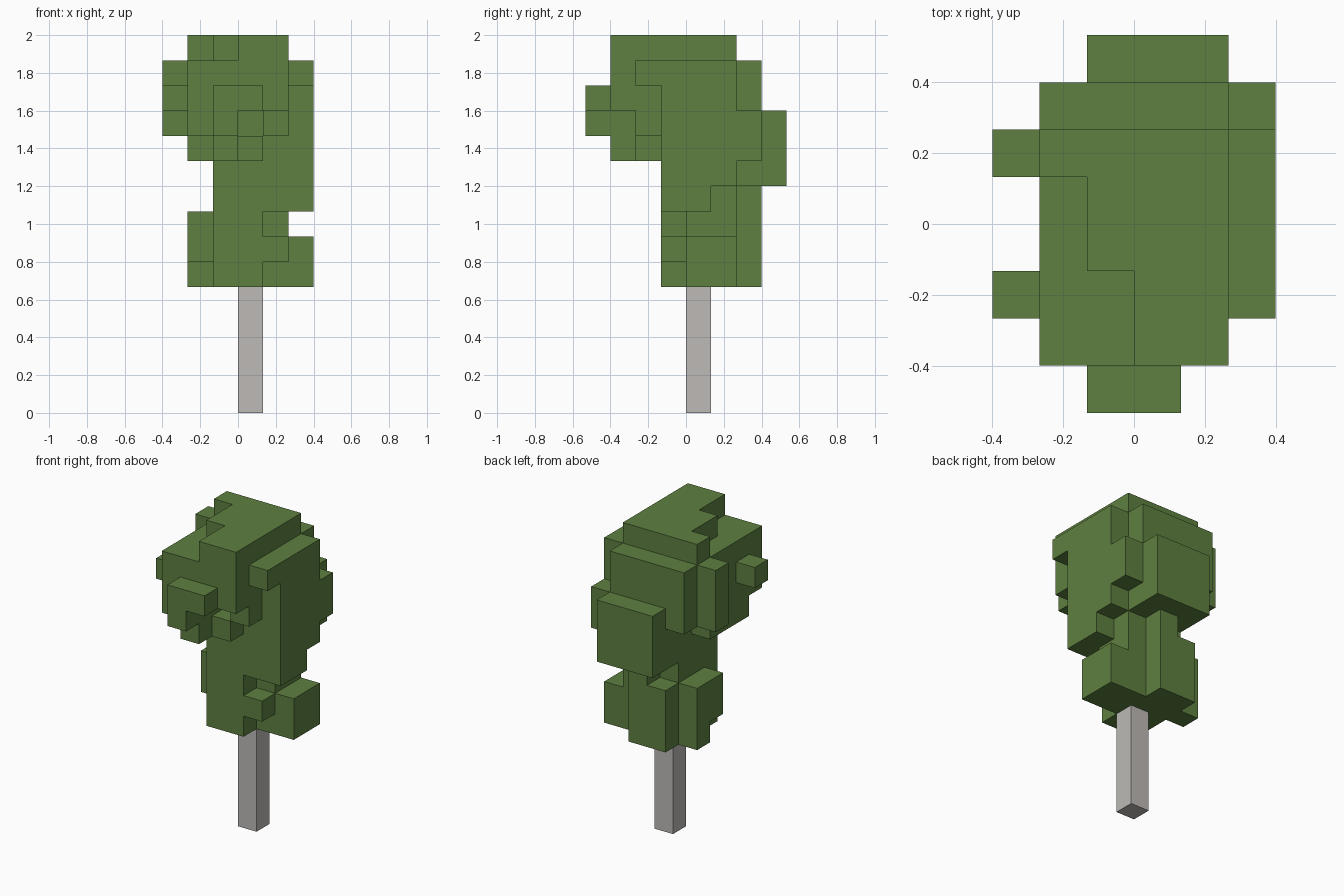
import bpy, bmesh
from mathutils import Vector

if "Cube" in bpy.data.objects:
    bpy.data.objects.remove(bpy.data.objects["Cube"])

U = 2 / 15  # edge length of one block


def material(name, rgb):
    m = bpy.data.materials.new(name)
    m.diffuse_color = (*rgb, 1)
    m.use_nodes = True
    m.node_tree.nodes["Principled BSDF"].inputs["Base Color"].default_value = m.diffuse_color
    return m


def box_cells(x0, x1, y0, y1, z0, z1):
    return {(x, y, z) for x in range(x0, x1) for y in range(y0, y1) for z in range(z0, z1)}


def block_object(name, cells, mat):
    """Skin only the exposed sides of the blocks, then merge flat areas."""
    bm = bmesh.new()
    verts = {}

    def vert(p):
        if p not in verts:
            verts[p] = bm.verts.new(Vector(p) * U)
        return verts[p]

    for c in sorted(cells):
        for axis in range(3):
            for side in (0, 1):
                n = list(c)
                n[axis] += 1 if side else -1
                if tuple(n) in cells:
                    continue
                a, b = (axis + 1) % 3, (axis + 2) % 3
                loop = []
                for da, db in ((0, 0), (1, 0), (1, 1), (0, 1)):
                    p = list(c)
                    p[axis] += side
                    p[a] += da
                    p[b] += db
                    loop.append(vert(tuple(p)))
                bm.faces.new(loop if side else loop[::-1])
    bmesh.ops.dissolve_limit(bm, angle_limit=0.01, verts=bm.verts[:], edges=bm.edges[:])
    me = bpy.data.meshes.new(name)
    bm.to_mesh(me)
    bm.free()
    me.materials.append(mat)
    ob = bpy.data.objects.new(name, me)
    bpy.context.collection.objects.link(ob)
    return ob


green = material("leaf green", (0.112, 0.216, 0.051))
grey = material("pale bark", (0.509, 0.491, 0.468))

# Foliage boxes: x0, x1, y0, y1, z0, z1 in blocks
lower = [
    (-1, 1, -1, 3, 5, 8),    # core
    (1, 2, 0, 2, 5, 8),
    (1, 2, -1, 0, 6, 7),     # small front knob
    (2, 3, 0, 2, 5, 7),      # right clump
    (-2, -1, 1, 2, 5, 8),    # left clump
    (-2, -1, 0, 1, 6, 8),
]
middle = [
    (-1, 2, -1, 2, 8, 11),
    (2, 3, -1, 1, 8, 9),
    (2, 3, -1, 2, 9, 14),    # right side panel
    (2, 3, -2, -1, 13, 14),
    (2, 3, 2, 3, 10, 12),
    (0, 1, 2, 3, 8, 9),
    (-1, 2, 2, 4, 9, 12),    # back bulge
    (-2, -1, -2, 1, 10, 11),
    (-1, 0, -3, -1, 10, 11),
    (0, 1, -2, -1, 10, 11),
]
crown = [
    (-2, 2, -1, 3, 11, 14),
    (-2, 0, -3, -1, 11, 14),
    (0, 2, -3, -1, 12, 14),
    (1, 2, -2, -1, 11, 12),
    (-1, 1, -4, -3, 12, 13),  # front bulge
    (-1, 0, -4, -3, 11, 12),
    (-3, -2, 1, 2, 11, 14),   # left knobs
    (-3, -2, -2, -1, 12, 13),
    (0, 2, -3, 2, 14, 15),    # stepped top
    (-1, 0, -1, 2, 14, 15),
    (-2, -1, 1, 2, 14, 15),
]

leaves = set()
for b in lower + middle + crown:
    leaves |= box_cells(*b)

block_object("foliage", leaves, green)
block_object("trunk", box_cells(0, 1, 0, 1, 0, 5), grey)
